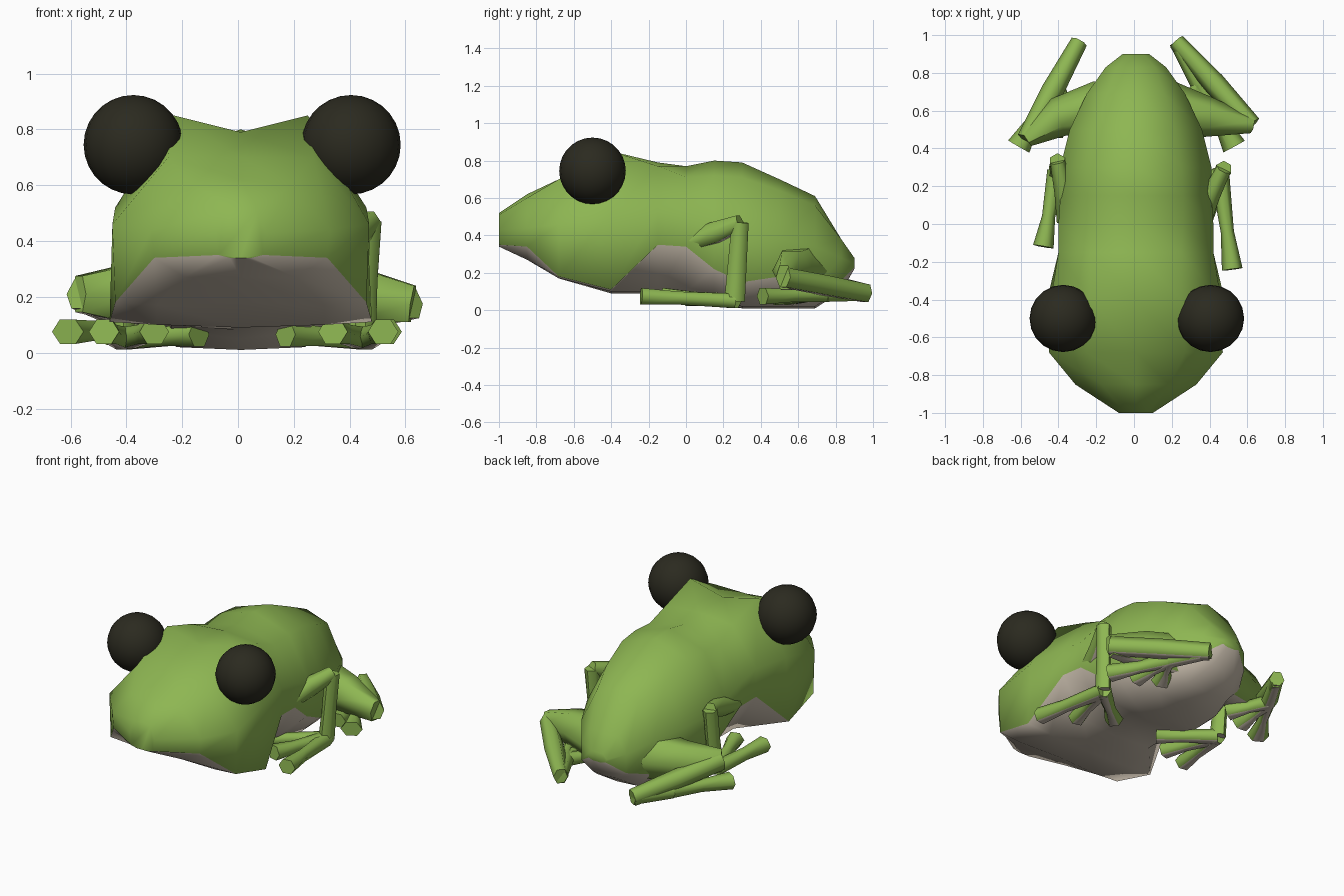
import bpy, bmesh, math
from mathutils import Vector

default_cube = bpy.data.objects.get("Cube")
if default_cube:
    bpy.data.objects.remove(default_cube, do_unlink=True)


def make_material(name, colour):
    material = bpy.data.materials.new(name)
    material.use_nodes = True
    material.diffuse_color = (*colour, 1)
    material.node_tree.nodes["Principled BSDF"].inputs["Base Color"].default_value = (*colour, 1)
    return material


green = make_material("leaf green", (0.27, 0.47, 0.085))
cream = make_material("belly cream", (0.57, 0.5, 0.41))
black = make_material("eye black", (0.024, 0.023, 0.014))


def finish(name, bm, materials, angle):
    mesh = bpy.data.meshes.new(name)
    bm.to_mesh(mesh)
    bm.free()
    for material in materials:
        mesh.materials.append(material)
    obj = bpy.data.objects.new(name, mesh)
    bpy.context.collection.objects.link(obj)
    bpy.ops.object.select_all(action="DESELECT")
    obj.select_set(True)
    bpy.context.view_layer.objects.active = obj
    bpy.ops.object.shade_smooth_by_angle(angle=math.radians(angle))
    return obj


def bridge(bm, rings):
    """Skin a row of vertex loops, cap both ends, return faces by loop segment."""
    count = len(rings[0])
    strips = []
    for a, b in zip(rings, rings[1:]):
        for i in range(count):
            j = (i + 1) % count
            strips.append((i, bm.faces.new((a[i], a[j], b[j], b[i]))))
    bm.faces.new(rings[0])
    bm.faces.new(rings[-1])
    bmesh.ops.recalc_face_normals(bm, faces=bm.faces)
    return strips


# Body sections: y, belly z, belly corner x z, colour edge x z, side x z, ridge x z, top z
sections = [
    (-1, .34, .04, .34, .08, .35, .09, .43, .06, .51, .52),
    (-.85, .27, .2, .27, .31, .34, .32, .44, .18, .6, .62),
    (-.68, .18, .3, .17, .45, .18, .46, .46, .26, .7, .7),
    (-.4, .09, .3, .1, .47, .11, .45, .52, .24, .85, .79),
    (-.15, .09, .25, .1, .41, .35, .41, .53, .24, .77, .79),
    (0, .08, .25, .1, .4, .34, .41, .5, .25, .71, .77),
    (.15, .05, .25, .08, .38, .22, .4, .44, .25, .72, .8),
    (.3, .01, .23, .02, .37, .15, .4, .4, .24, .71, .79),
    (.5, .01, .22, .02, .33, .18, .35, .38, .21, .64, .7),
    (.69, .01, .15, .02, .24, .12, .26, .34, .15, .56, .61),
    (.83, .1, .08, .11, .16, .16, .16, .28, .1, .38, .38),
    (.9, .22, .03, .22, .06, .23, .07, .25, .04, .28, .28),
]
bm = bmesh.new()
rings = []
for y, belly, *pairs, top in sections:
    half = list(zip(pairs[::2], pairs[1::2]))
    outline = [(0, belly)] + half + [(0, top)] + [(-x, z) for x, z in reversed(half)]
    rings.append([bm.verts.new((x + .01, y, z)) for x, z in outline])
for segment, face in bridge(bm, rings):
    face.material_index = int(segment in (0, 1, 8, 9))
finish("body", bm, [green, cream], 62)


def limb(name, path, sides=6):
    """Tapered limb: each stop is a position plus a half width and half height."""
    bm = bmesh.new()
    points = [Vector(stop[:3]) for stop in path]
    rings = []
    for i, stop in enumerate(path):
        along = (points[min(i + 1, len(path) - 1)] - points[max(i - 1, 0)]).normalized()
        reference = Vector((1, 0, 0)) if abs(along.z) > 0.8 else Vector((0, 0, 1))
        across = along.cross(reference).normalized()
        up = across.cross(along)
        ring = []
        for k in range(sides):
            angle = math.tau * k / sides
            offset = across * math.cos(angle) * stop[3] + up * math.sin(angle) * stop[4]
            ring.append(bm.verts.new(points[i] + offset))
        rings.append(ring)
    bridge(bm, rings)
    # Pale undersides
    for face in bm.faces:
        face.normal_update()
        face.material_index = int(face.normal.z < -0.75)
    return finish(name, bm, [green, cream], 65)


def build_legs(prefix, side, knee, heel, toes, elbow, wrist, fingers):
    # Hind leg
    limb(prefix + "_thigh", [(side * .18, .61, .21, .15, .15),
                             (side * .4, .565, .21, .105, .12), (*knee, .045, .075)])
    limb(prefix + "_shin", [(*knee, .05, .06),
                            (*Vector(knee).lerp(Vector(heel), .5), .06, .06),
                            (*heel, .045, .055)])
    ankle = Vector(heel).lerp(Vector(toes[0]), .4)
    limb(prefix + "_foot", [(*heel, .04, .045), (*ankle, .05, .045)])
    for n, toe in enumerate(toes):
        middle = ankle.lerp(Vector(toe), .5)
        limb(f"{prefix}_toe_{n + 1}", [(*ankle, .04, .045), (*middle, .03, .04),
                                       (*toe, .065, .05)])
    # Front leg
    shoulder = Vector((side * .34, .02, .36))
    limb(prefix + "_upper_arm", [(*shoulder, .07, .05),
                                 (*shoulder.lerp(Vector(elbow), .5), .05, .065),
                                 (*elbow, .04, .045)])
    limb(prefix + "_forearm", [(*elbow, .045, .045),
                               (*Vector(elbow).lerp(Vector(wrist), .5), .05, .04),
                               (*wrist, .055, .045)])
    for n, finger in enumerate(fingers):
        middle = Vector(wrist).lerp(Vector(finger), .6)
        limb(f"{prefix}_finger_{n + 1}", [(*wrist, .05, .045), (*middle, .035, .04),
                                          (*finger, .055, .05)])


build_legs("left", 1, (.625, .525, .175), (.225, .965, .09),
           [(.53, .41, .075), (.38, .47, .07), (.24, .54, .07)],
           (.475, .29, .47), (.455, .26, .05),
           [(.52, -.24, .075), (.34, -.12, .075), (.17, .02, .065)])
build_legs("right", -1, (-.57, .45, .21), (-.29, .965, .09),
           [(-.61, .41, .075), (-.44, .46, .07), (-.29, .52, .07)],
           (-.405, .33, .45), (-.41, .28, .05),
           [(-.48, -.12, .075), (-.3, -.08, .075), (-.14, .04, .065)])

# Eyes
for name, x in (("left_eye", .405), ("right_eye", -.375)):
    bm = bmesh.new()
    bmesh.ops.create_uvsphere(bm, u_segments=20, v_segments=14, radius=.178)
    eye = finish(name, bm, [black], 60)
    eye.location = (x, -.5, .745)
